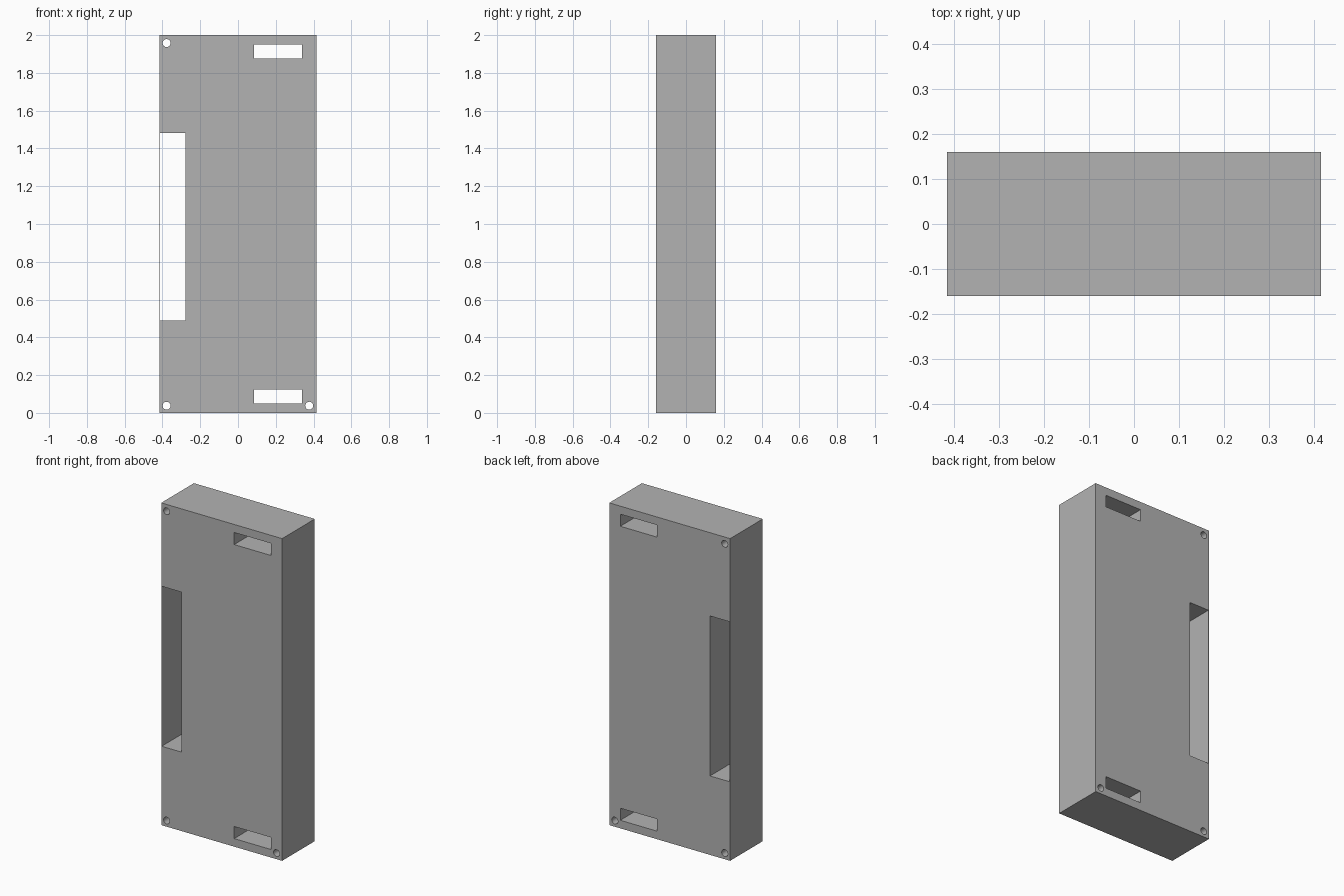
import bpy
import math

cube = bpy.data.objects.get("Cube")
if cube:
    bpy.data.objects.remove(cube, do_unlink=True)

WIDTH, DEPTH, HEIGHT = 0.83, 0.32, 2.0

grey = bpy.data.materials.new("plain_grey")
grey.use_nodes = True
colour = (0.45, 0.45, 0.45, 1)
grey.diffuse_color = colour
grey.node_tree.nodes["Principled BSDF"].inputs["Base Color"].default_value = colour


def box(name, x0, x1, z0, z1, depth):
    """Box centred on y = 0, spanning the given x and z ranges."""
    bpy.ops.mesh.primitive_cube_add(size=1, location=((x0 + x1) / 2, 0, (z0 + z1) / 2))
    ob = bpy.context.object
    ob.name = name
    ob.scale = (x1 - x0, depth, z1 - z0)
    bpy.ops.object.transform_apply(location=False, rotation=False, scale=True)
    ob.data.materials.append(grey)
    return ob


def hole(name, x, z):
    """Round cutter running front to back."""
    bpy.ops.mesh.primitive_cylinder_add(vertices=32, radius=0.021, depth=DEPTH * 2,
                                        location=(x, 0, z), rotation=(math.pi / 2, 0, 0))
    ob = bpy.context.object
    ob.name = name
    ob.data.materials.append(grey)
    return ob


# Solid block
body = box("body", -WIDTH / 2, WIDTH / 2, 0, HEIGHT, DEPTH)

# Side window behind a thin skin, two strap slots and three screw holes
cutters = [
    box("side_window_cutter", -0.412, -0.277, 0.49, 1.483, DEPTH * 2),
    box("upper_slot_cutter", 0.086, 0.339, 1.875, 1.95, DEPTH * 2),
    box("lower_slot_cutter", 0.086, 0.339, 0.05, 0.125, DEPTH * 2),
    hole("upper_hole_cutter", -0.378, 1.958),
    hole("lower_hole_cutter", -0.378, 0.038),
    hole("corner_hole_cutter", 0.377, 0.038),
]

bpy.ops.object.select_all(action="DESELECT")
body.select_set(True)
bpy.context.view_layer.objects.active = body
for cutter in cutters:
    cutter.hide_render = True
    mod = body.modifiers.new(cutter.name, "BOOLEAN")
    mod.operation = "DIFFERENCE"
    mod.solver = "EXACT"
    mod.object = cutter
    bpy.ops.object.modifier_apply(modifier=mod.name)
    bpy.data.objects.remove(cutter, do_unlink=True)

# Round hole walls, crisp edges elsewhere
bpy.ops.object.shade_smooth_by_angle(angle=math.radians(30))
